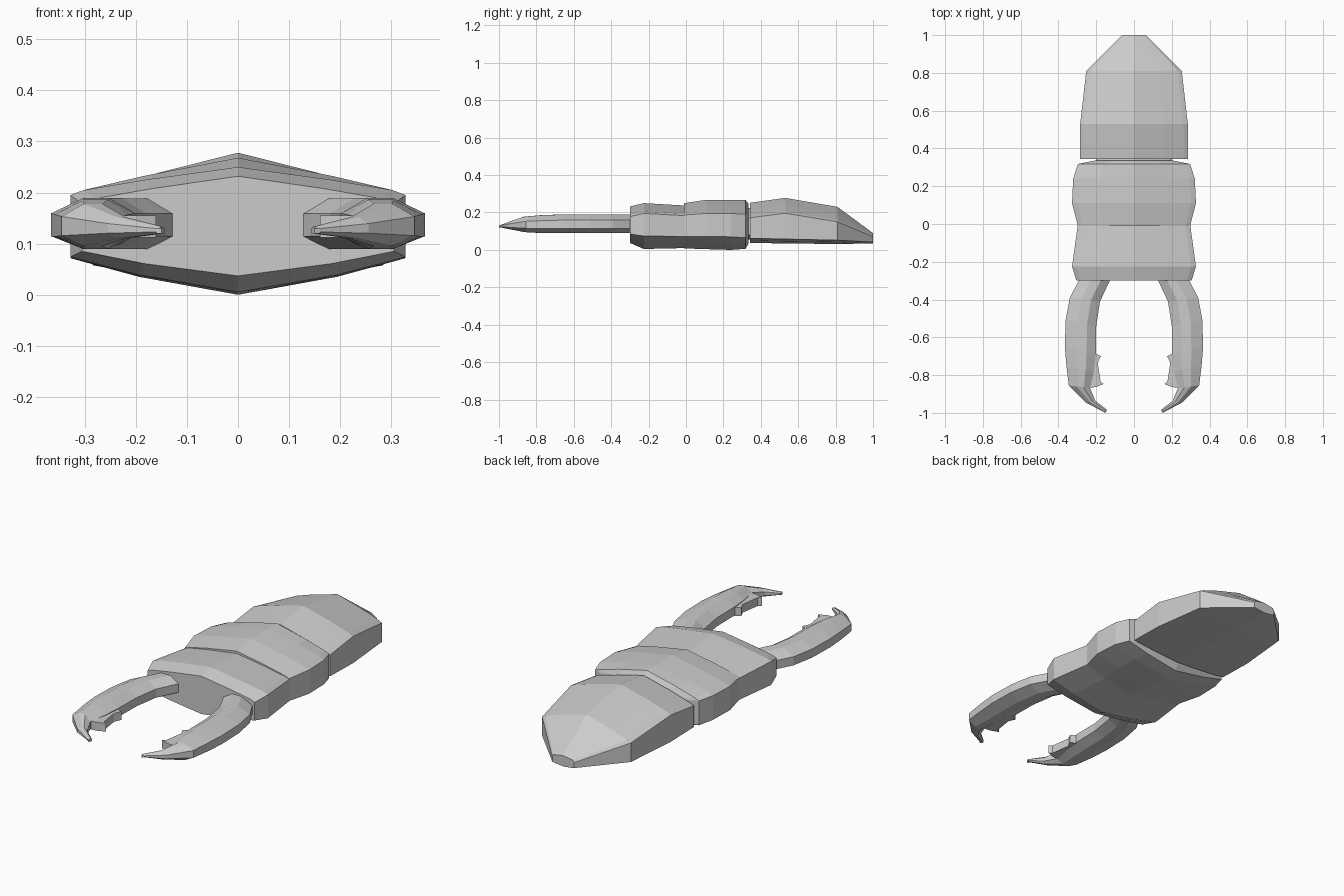
import bpy, bmesh

cube = bpy.data.objects.get("Cube")
if cube:
    bpy.data.objects.remove(cube, do_unlink=True)

grey = bpy.data.materials.new("plain grey")
grey.use_nodes = True
colour = (0.6, 0.6, 0.6, 1)
grey.diffuse_color = colour
grey.node_tree.nodes["Principled BSDF"].inputs["Base Color"].default_value = colour


def make_object(name, bm):
    bmesh.ops.recalc_face_normals(bm, faces=bm.faces)
    mesh = bpy.data.meshes.new(name)
    bm.to_mesh(mesh)
    bm.free()
    mesh.materials.append(grey)
    obj = bpy.data.objects.new(name, mesh)
    bpy.context.collection.objects.link(obj)
    return obj


def loft(name, rings):
    """Skin closed rings of equal length and cap both ends."""
    bm = bmesh.new()
    rows = [[bm.verts.new(p) for p in ring] for ring in rings]
    n = len(rows[0])
    for a, b in zip(rows, rows[1:]):
        for i in range(n):
            j = (i + 1) % n
            bm.faces.new((a[i], a[j], b[j], b[i]))
    bm.faces.new(rows[0])
    bm.faces.new(rows[-1])
    return make_object(name, bm)


def shell_ring(y, w, top, edge, low, bottom):
    """Ridged cross-section: peaked back, short side walls, keeled belly."""
    half = [(0.55 * w, top + (edge - top) * 0.55), (0.92 * w, edge),
            (w, edge - 0.01), (w, low), (0.6 * w, bottom + (low - bottom) * 0.5)]
    pts = [(0, top)] + half + [(0, bottom)] + [(-x, z) for x, z in reversed(half)]
    return [(x, y, z) for x, z in pts]


def shell(name, rows):
    return loft(name, [shell_ring(*r) for r in rows])


# Body segments: y, half width, ridge z, shoulder z, wall foot z, keel z
shell("head", [
    (-0.30, 0.305, 0.232, 0.188, 0.085, 0.037),
    (-0.225, 0.328, 0.250, 0.205, 0.074, 0.005),
    (0.0, 0.297, 0.237, 0.193, 0.072, 0.010)])
shell("thorax", [
    (-0.01, 0.297, 0.250, 0.197, 0.072, 0.008),
    (0.11, 0.328, 0.268, 0.205, 0.072, 0.004),
    (0.24, 0.322, 0.268, 0.205, 0.070, 0.000),
    (0.318, 0.297, 0.268, 0.200, 0.065, 0.006),
    (0.335, 0.21, 0.245, 0.190, 0.075, 0.035)])
shell("waist", [
    (0.32, 0.20, 0.225, 0.18, 0.08, 0.055),
    (0.37, 0.20, 0.225, 0.18, 0.08, 0.055)])
shell("abdomen", [
    (0.343, 0.285, 0.252, 0.182, 0.062, 0.038),
    (0.53, 0.285, 0.278, 0.206, 0.058, 0.034),
    (0.81, 0.253, 0.230, 0.160, 0.052, 0.032),
    (1.0, 0.062, 0.090, 0.080, 0.042, 0.034)])


def jaw_ring(xi, yi, xo, yo, low, high):
    """Eight-sided cross-section between an inner and an outer point."""
    pts = [(0, 0.25), (0, 0.7), (0.3, 1), (0.62, 1),
           (1, 0.7), (1, 0.25), (0.62, 0), (0.3, 0)]
    return [(xi + (xo - xi) * t, yi + (yo - yi) * t, low + (high - low) * s)
            for t, s in pts]


def mirrored(obj):
    obj.modifiers.new("mirror", 'MIRROR').use_clip = False
    return obj


# Curved jaws: inner x, y; outer x, y; bottom z, top z
mirrored(loft("jaws", [jaw_ring(*r) for r in [
    (0.115, -0.27, 0.27, -0.27, 0.09, 0.188),
    (0.135, -0.315, 0.295, -0.305, 0.09, 0.188),
    (0.180, -0.41, 0.340, -0.39, 0.09, 0.189),
    (0.200, -0.54, 0.362, -0.51, 0.09, 0.189),
    (0.202, -0.69, 0.366, -0.65, 0.09, 0.189),
    (0.212, -0.78, 0.358, -0.75, 0.09, 0.186),
    (0.232, -0.87, 0.345, -0.855, 0.095, 0.178),
    (0.205, -0.935, 0.255, -0.945, 0.11, 0.152),
    (0.143, -0.984, 0.155, -0.998, 0.12, 0.133)]]))

# Toothed plates along the inner edge of each jaw
teeth = [(0.25, -0.68), (0.205, -0.685), (0.175, -0.70), (0.192, -0.735),
         (0.177, -0.835), (0.160, -0.847), (0.20, -0.863), (0.25, -0.868)]
mirrored(loft("jaw_teeth", [[(x, y, z) for x, y in teeth] for z in (0.112, 0.155)]))

# Fine tip length so the hook ends in a point
tip = [(0.150, -0.985), (0.143, -0.984), (0.150, -1.0), (0.160, -0.996)]
mirrored(loft("jaw_tips", [[(x, y, z) for x, y in tip] for z in (0.12, 0.13)]))
